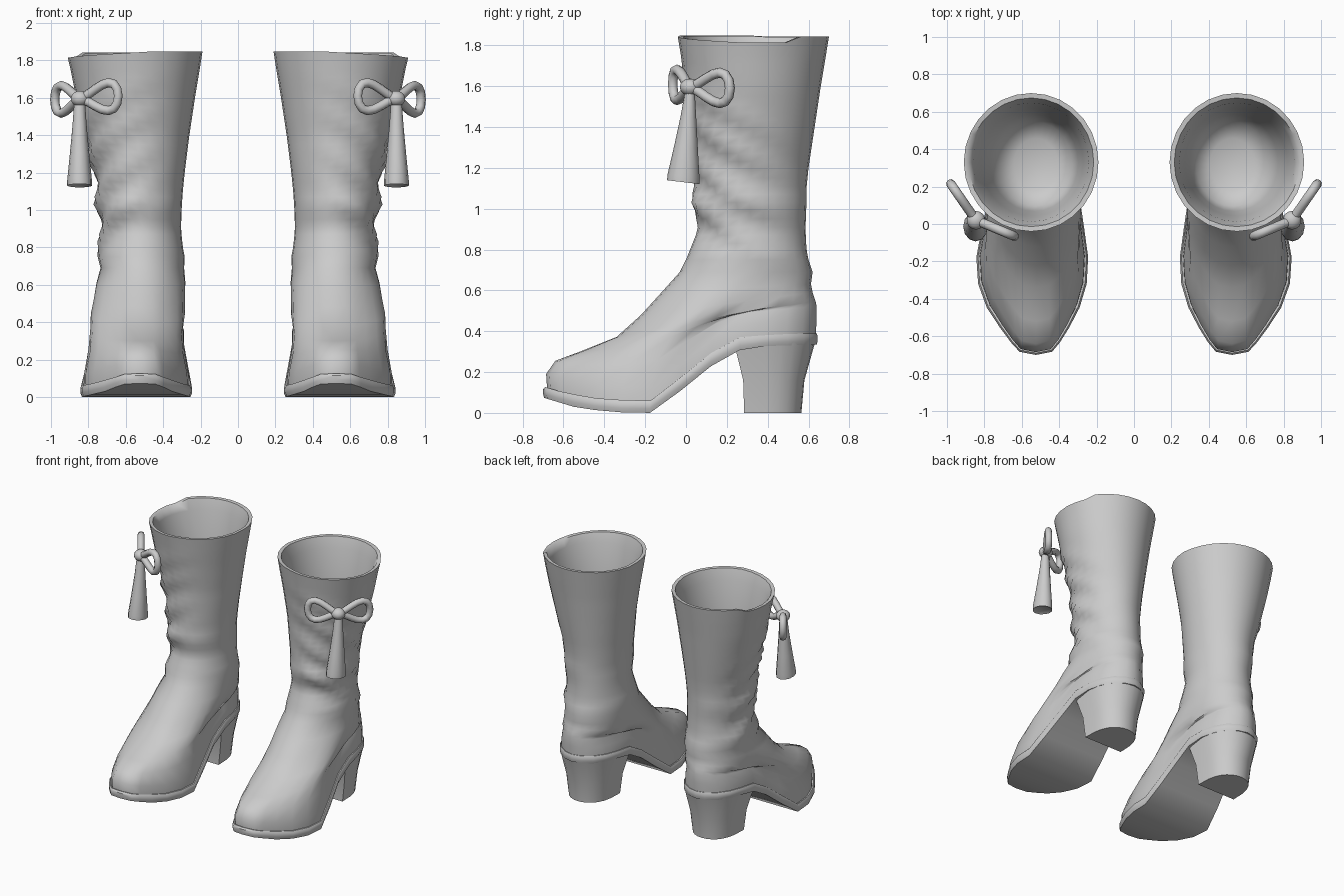
import bpy, bmesh, math
from mathutils import Vector

if "Cube" in bpy.data.objects:
    bpy.data.objects.remove(bpy.data.objects["Cube"])

N = 28
grey = bpy.data.materials.new("grey_leather")
grey.diffuse_color = (0.6, 0.6, 0.6, 1)
grey.use_nodes = True
grey.node_tree.nodes["Principled BSDF"].inputs["Base Color"].default_value = grey.diffuse_color


def lerp(a, b, t):
    return a + (b - a) * t


def table(rows, x):
    """Piecewise linear lookup of the columns after the first."""
    if x <= rows[0][0]:
        return rows[0][1:]
    for p, q in zip(rows, rows[1:]):
        if x <= q[0]:
            t = (x - p[0]) / (q[0] - p[0])
            return [lerp(a, b, t) for a, b in zip(p[1:], q[1:])]
    return rows[-1][1:]


def finish(name, mesh, angle=40):
    """Make the part, mirrored to the other boot."""
    mesh.name = name
    ob = bpy.data.objects.new(name, mesh)
    bpy.context.collection.objects.link(ob)
    mesh.materials.clear()
    mesh.materials.append(grey)
    bpy.ops.object.select_all(action='DESELECT')
    ob.select_set(True)
    bpy.context.view_layer.objects.active = ob
    bpy.ops.object.shade_smooth_by_angle(angle=math.radians(angle))
    mod = ob.modifiers.new("other_boot", 'MIRROR')
    mod.use_mirror_merge = False
    return ob


def loft(name, rings, start=None, end=None, angle=40):
    """Skin closed rings; ends may be 'fan', 'face' or 'strips'."""
    bm = bmesh.new()
    vs = [[bm.verts.new(p) for p in r] for r in rings]
    n = len(rings[0])
    for a, b in zip(vs, vs[1:]):
        for i in range(n):
            j = (i + 1) % n
            bm.faces.new((a[i], a[j], b[j], b[i]))
    for ring, cap in ((vs[0], start), (vs[-1], end)):
        if cap == 'face':
            bm.faces.new(ring)
        elif cap == 'fan':
            c = bm.verts.new(sum((v.co for v in ring), Vector()) / n)
            for i in range(n):
                bm.faces.new((ring[i], ring[(i + 1) % n], c))
        elif cap == 'strips':
            for i in range(n // 2):
                f = [ring[i], ring[i + 1], ring[n - i - 1], ring[(n - i) % n]]
                bm.faces.new(list(dict.fromkeys(f)))
    bmesh.ops.recalc_face_normals(bm, faces=bm.faces)
    me = bpy.data.meshes.new(name)
    bm.to_mesh(me)
    bm.free()
    return finish(name, me, angle)


# Foot outline: position along foot, centre x, half width
OUTLINE = [(0, .525, 0), (.0126, .525, .085), (.07, .528, .15), (.2, .54, .25),
           (.33, .545, .30), (.45, .543, .28), (.6, .535, .24), (.75, .53, .235),
           (.87, .53, .21), (.95, .53, .14), (.985, .53, .08), (1, .53, 0)]
# Side profile of the sole: y, z
WELT = [(-.70, .13), (-.6, .10), (-.4, .065), (-.16, .06), (.05, .24),
        (.16, .32), (.25, .37), (.45, .385), (.64, .39)]
TREAD = [(-.70, .075), (-.55, .03), (-.38, .004), (-.16, 0), (0, .13),
         (.1, .215), (.24, .30), (.32, .325), (.64, .335)]


def foot_ring(yf, yb, scale, zfun, e=0, c=.53, w=.24):
    ring = []
    for i in range(N):
        a = 2 * math.pi * i / N
        u = (1 - math.cos(a)) / 2
        y = lerp(yf, yb, u)
        oc, ow = table(OUTLINE, u)
        side = 1 if math.sin(a) >= 0 else -1
        x = lerp(oc + side * ow * scale, c + w * math.sin(a), e)
        ring.append((x, y, zfun(y)))
    return ring


# Sole with a welt edge
def tread(y):
    return table(TREAD, y)[0]


def welt(y):
    return table(WELT, y)[0]


loft("sole", [foot_ring(-.695, .64, 1.0, tread),
              foot_ring(-.70, .645, 1.03, lambda y: lerp(tread(y), welt(y), .35)),
              foot_ring(-.70, .645, 1.03, lambda y: lerp(tread(y), welt(y), .75)),
              foot_ring(-.69, .64, 1.0, welt)], 'strips', 'strips')

# Block heel with a flat breast
heel = []
for z, yf, yb, w in ((0, .285, .565, .165), (.16, .28, .58, .185), (.345, .235, .632, .225)):
    ring = []
    for k in range(15):
        t = math.pi * (k / 14 - .5)
        ring.append((.53 + w * math.sin(t), yf + (yb - yf) * max(math.cos(t), 0) ** .65, z))
    heel.append(ring)
loft("heel", heel, 'face', 'face')

# Upper, foot part: yf, zf, yb, zb, scale, height over welt, flatness, roundness
rings = []
for yf, zf, yb, zb, s, h, b, e in (
        (-.68, .13, .635, .385, .97, -.01, 0, 0),
        (-.685, .20, .64, .45, .96, .065, 0, 0),
        (-.64, .262, .64, .50, .88, .14, .3, 0),
        (-.52, .31, .635, .53, .86, .19, .7, .1),
        (-.34, .372, .63, .56, .90, 0, 1, .3),
        (-.22, .48, .62, .59, .92, 0, 1, .6),
        (-.12, .59, .612, .63, .95, 0, 1, .85)):
    rings.append(foot_ring(yf, yb, s, lambda y: lerp(
        welt(y) + h, lerp(zf, zb, (y - yf) / (yb - yf)), b), e, .515, .235))

# Upper, shaft part: z, inner x, outer x, front y, back y
SHAFT = [(.69, .288, .735, -.03, .62), (.75, .285, .755, 0, .60), (.80, .295, .74, .02, .59),
         (.9, .305, .725, .06, .585), (1.03, .30, .755, .03, .59), (1.1, .295, .75, .045, .59),
         (1.2, .285, .765, .04, .60), (1.4, .26, .815, .03, .63), (1.6, .23, .865, 0, .66),
         (1.75, .205, .895, -.025, .685), (1.84, .19, .91, -.04, .70)]


def shaft_ring(z, s=1.0, rim=False, folds=True):
    x0, x1, y0, y1 = table(SHAFT, z)
    cx, cy = (x0 + x1) / 2, (y0 + y1) / 2
    ring = []
    for i in range(N):
        a = 2 * math.pi * i / N
        d = 0
        if folds:
            # Slanted creases on the outer front
            mask = max(0, math.cos(a - 1.0)) ** 1.5
            for z0, amp in ((1.50, .014), (1.33, .022), (1.12, .024), (.92, .022)):
                q = (z - z0 + .16 * (a - 1.0 if a < math.pi else a - 1 - 2 * math.pi)) / .045
                d += amp * mask * (math.exp(-q * q) - .6 * math.exp(-(q + 1.8) ** 2))
        dz = 0
        if rim:
            dz = -.028 * min(a / 1.4, 1) if a < 2.2 else (0 if a < 4.6 else .005)
        ring.append((cx + ((x1 - x0) / 2 * s + d) * math.sin(a),
                     cy - ((y1 - y0) / 2 * s + d) * math.cos(a), z + dz))
    return ring


rings.append(shaft_ring(.69, folds=False))
z = .75
while z < 1.73:
    rings.append(shaft_ring(z))
    z += .04
rings.append(shaft_ring(1.75, folds=False))
rings.append(shaft_ring(1.842, rim=True, folds=False))
# Rolled lip and lining
rings.append(shaft_ring(1.84, .93, True, False))
for z, s in ((1.76, .89), (1.55, .89), (1.35, .88), (1.22, .8), (1.17, .5)):
    rings.append(shaft_ring(z, s, folds=False))
loft("boot_upper", rings, 'strips', 'fan', 60)

# Bow loops
KNOT = Vector((.845, .02, 1.595))


def bow_loop(name, tip):
    cu = bpy.data.curves.new(name, 'CURVE')
    cu.dimensions = '3D'
    cu.bevel_depth = .025
    cu.bevel_resolution = 2
    sp = cu.splines.new('POLY')
    sp.points.add(17)
    for k, p in enumerate(sp.points):
        t = 2 * math.pi * k / 18
        u = (1 - math.cos(t)) / 2
        q = KNOT + Vector(tip) * u + Vector((0, 0, .115 * math.sin(t) * u))
        p.co = (*q, 1)
    sp.use_cyclic_u = True
    tmp = bpy.data.objects.new(name + "_path", cu)
    bpy.context.collection.objects.link(tmp)
    dg = bpy.context.evaluated_depsgraph_get()
    me = bpy.data.meshes.new_from_object(tmp.evaluated_get(dg))
    bpy.data.objects.remove(tmp)
    finish(name, me, 60)


bow_loop("bow_front_loop", (-.205, -.085, .015))
bow_loop("bow_back_loop", (.135, .195, -.005))

# Knot
bm = bmesh.new()
bmesh.ops.create_uvsphere(bm, u_segments=14, v_segments=8, radius=.05)
for v in bm.verts:
    v.co = Vector((v.co.x, v.co.y, v.co.z * .85)) + KNOT
me = bpy.data.meshes.new("bow_knot")
bm.to_mesh(me)
bm.free()
finish("bow_knot", me, 60)

# Hanging tail, flared with a hollow end
tail = []
for z, rx, ry, y in ((1.59, .028, .022, .02), (1.45, .038, .038, .012), (1.3, .052, .058, 0),
                     (1.16, .066, .078, -.012), (1.13, .066, .079, -.014), (1.14, .05, .06, -.014)):
    tail.append([(.847 + rx * math.cos(k * math.pi / 6), y + ry * math.sin(k * math.pi / 6),
                  z - .12 * ry * math.sin(k * math.pi / 6)) for k in range(12)])
loft("bow_tail", tail, 'fan', 'fan')
